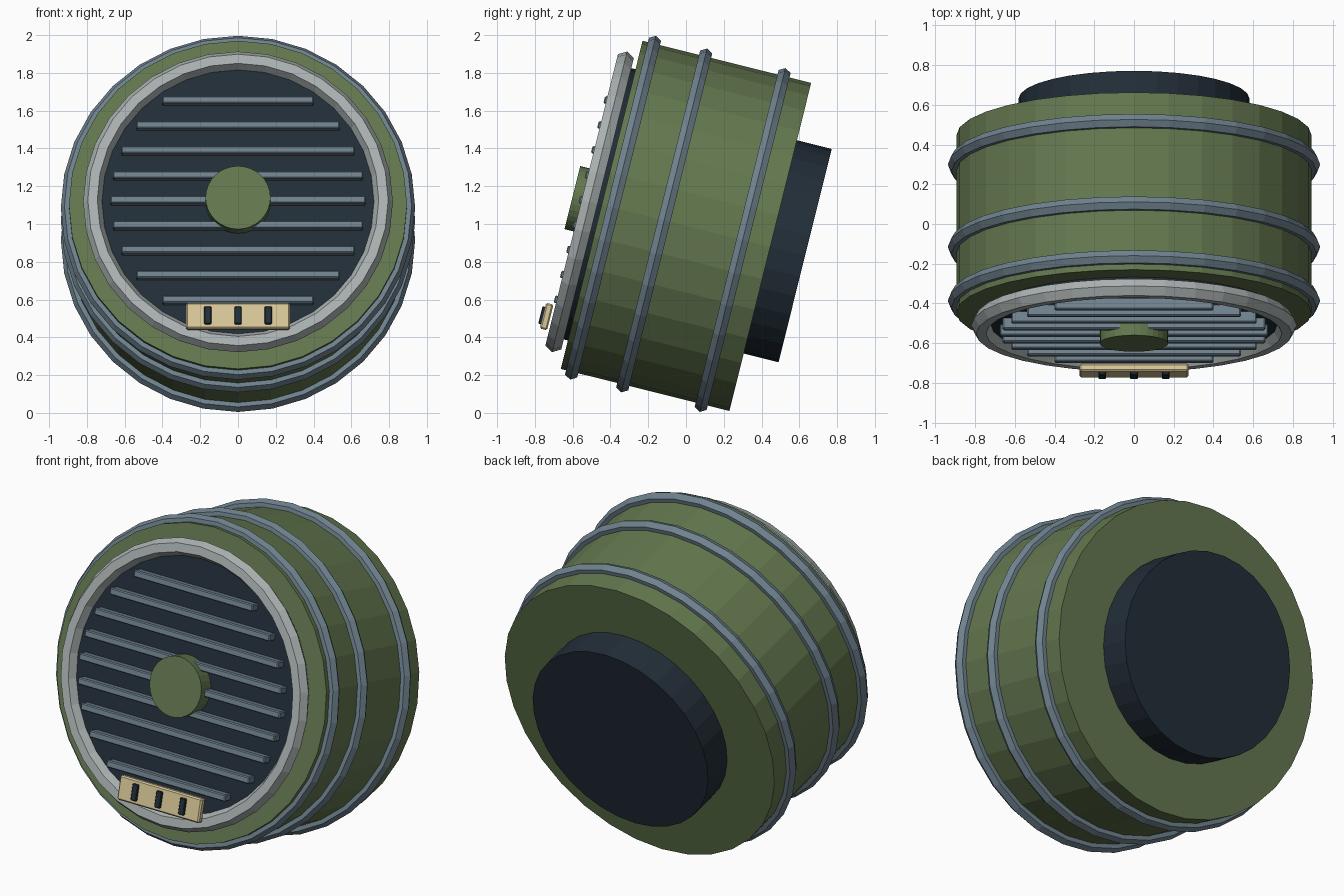
import bpy
from math import radians, sqrt
from mathutils import Matrix, Vector

if "Cube" in bpy.data.objects:
    bpy.data.objects.remove(bpy.data.objects["Cube"])

# Local frame of the drum: x across, y up the face, z out of the front
TILT = radians(76)
FRAME = Matrix.Translation((0, 0, 0.99)) @ Matrix.Rotation(TILT, 4, "X")


def material(name, rgb):
    mat = bpy.data.materials.new(name)
    mat.use_nodes = True
    color = (*rgb, 1)
    mat.diffuse_color = color
    mat.node_tree.nodes["Principled BSDF"].inputs["Base Color"].default_value = color
    return mat


green = material("olive green", (0.127, 0.188, 0.078))
steel = material("blue grey steel", (0.162, 0.227, 0.275))
dark = material("dark slate", (0.016, 0.027, 0.040))
silver = material("light grey metal", (0.413, 0.456, 0.451))
tan = material("pale tan", (0.694, 0.571, 0.314))


def finish(name, mat):
    obj = bpy.context.object
    obj.name = obj.data.name = name
    obj.data.materials.append(mat)
    return obj


def place(x, y, z):
    return {"location": FRAME @ Vector((x, y, z)), "rotation": (TILT, 0, 0)}


def drum(name, mat, radius, back, front, sides=32):
    bpy.ops.mesh.primitive_cylinder_add(vertices=sides, radius=radius, depth=front - back,
                                        **place(0, 0, (front + back) / 2))
    return finish(name, mat)


def hoop(name, mat, radius, thickness, z):
    bpy.ops.mesh.primitive_torus_add(major_segments=32, minor_segments=6, major_radius=radius,
                                     minor_radius=thickness, **place(0, 0, z))
    return finish(name, mat)


def block(name, mat, center, size, bevel):
    bpy.ops.mesh.primitive_cube_add(size=1, **place(*center))
    obj = finish(name, mat)
    obj.data.transform(Matrix.Diagonal((*size, 1)))
    mod = obj.modifiers.new("edge bevel", "BEVEL")
    mod.width = bevel
    mod.segments = 1
    return obj


# Main housing and rear cap
drum("housing", green, 0.895, -0.46, 0.46)
drum("rear_cap", dark, 0.582, -0.65, -0.45)

# Raised hoops around the housing
for part, z in (("front", 0.398), ("middle", 0.119), ("rear", -0.309)):
    hoop(part + "_hoop", steel, 0.9, 0.038, z)

# Front face: dark plate inside a metal rim
drum("grille_plate", dark, 0.74, 0.45, 0.525)
hoop("grille_rim", silver, 0.77, 0.05, 0.526)

# Horizontal slats, each cut to the circle
for i in range(9):
    y = (i - 4) * 0.136
    half = sqrt(0.675 ** 2 - y * y)
    block(f"slat_{i + 1}", steel, (0, y, 0.552), (2 * half, 0.04, 0.06), 0.006)

# Centre knob
drum("center_knob", green, 0.172, 0.5, 0.62)

# Small plate with three slots at the bottom of the rim
block("tag_plate", tan, (0, -0.644, 0.6), (0.55, 0.14, 0.04), 0.008)
for part, x in (("right", -0.16), ("middle", 0), ("left", 0.16)):
    block(part + "_tag_slot", dark, (x, -0.644, 0.622), (0.038, 0.095, 0.024), 0.004)
